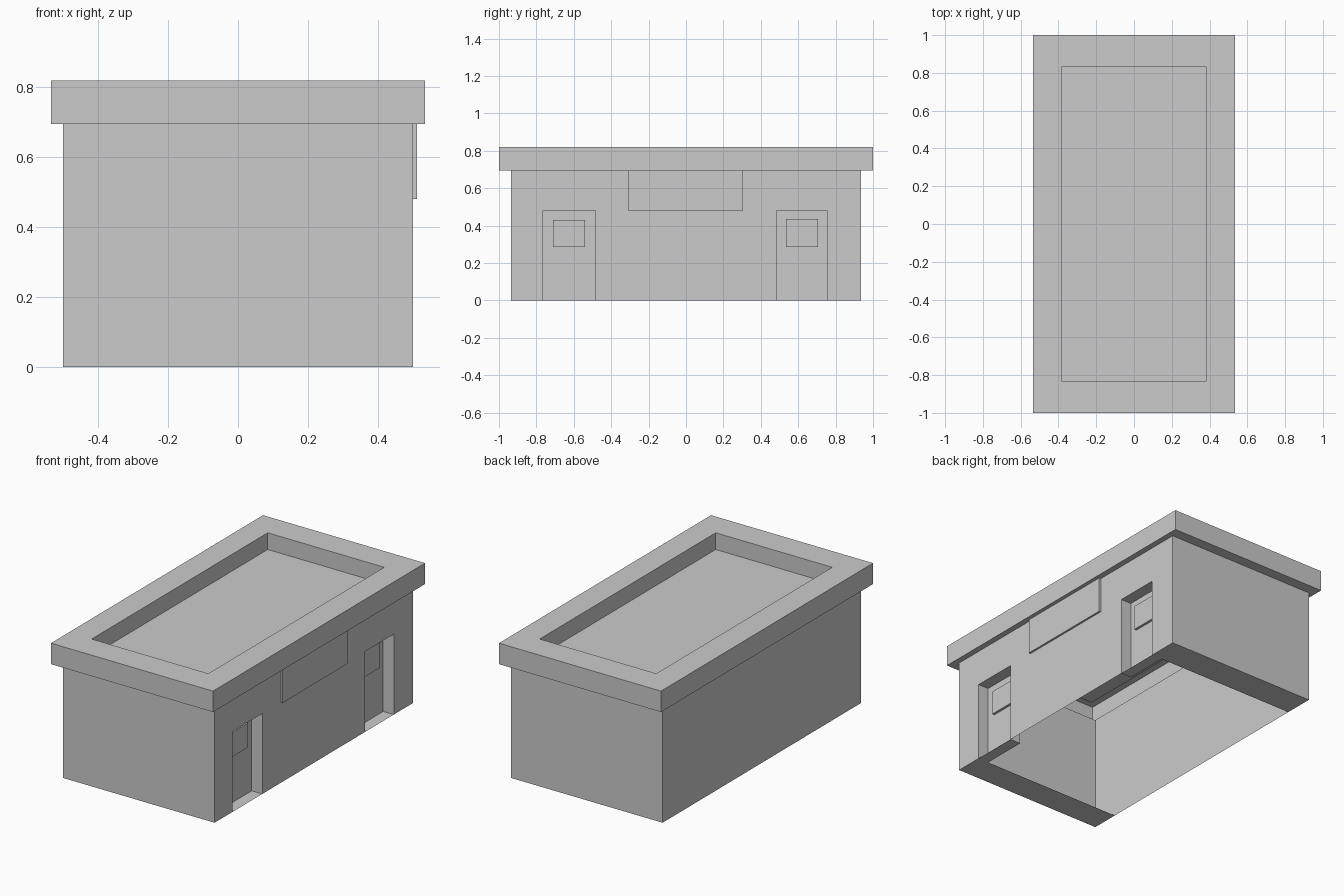
import bpy, bmesh

if "Cube" in bpy.data.objects:
    bpy.data.objects.remove(bpy.data.objects["Cube"])

WX, WY, WZ = 0.5, 0.935, 0.695      # wall half sizes and height
DOOR_H, DEPTH = 0.48, 0.07
DOORS = [(-0.765, -0.485), (0.485, 0.755)]
WINDOWS = [(-0.71, -0.54, 0.43), (0.535, 0.705, 0.435)]


def finish(bm, name):
    mesh = bpy.data.meshes.new(name)
    bm.to_mesh(mesh)
    bm.free()
    obj = bpy.data.objects.new(name, mesh)
    bpy.context.collection.objects.link(obj)
    return obj


def face(bm, pts):
    return bm.faces.new([bm.verts.new(p) for p in pts])


def box(name, lo, hi):
    bm = bmesh.new()
    bmesh.ops.create_cube(bm, size=1)
    for v in bm.verts:
        v.co = [(a + b) / 2 + c * (b - a) for a, b, c in zip(lo, hi, v.co)]
    return finish(bm, name)


# Wall shell: open underneath, with doorway notches in the right wall
bm = bmesh.new()
face(bm, [(-WX, -WY, 0), (WX, -WY, 0), (WX, -WY, WZ), (-WX, -WY, WZ)])
face(bm, [(WX, WY, 0), (-WX, WY, 0), (-WX, WY, WZ), (WX, WY, WZ)])
face(bm, [(-WX, WY, 0), (-WX, -WY, 0), (-WX, -WY, WZ), (-WX, WY, WZ)])
outline = [(-WY, 0)]
for a, b in DOORS:
    outline += [(a, 0), (a, DOOR_H), (b, DOOR_H), (b, 0)]
outline += [(WY, 0), (WY, WZ), (-WY, WZ)]
face(bm, [(WX, y, z) for y, z in outline])
# Base strips under both end walls
for a, b in ((-WY, DOORS[0][0]), (DOORS[1][1], WY)):
    face(bm, [(-WX, a, 0), (-WX, b, 0), (WX, b, 0), (WX, a, 0)])
bmesh.ops.remove_doubles(bm, verts=bm.verts, dist=1e-5)
finish(bm, "walls")

# Recessed doorways: jambs, lintel, threshold and door panel
X0 = WX - DEPTH
for i, (a, b) in enumerate(DOORS):
    bm = bmesh.new()
    h = DOOR_H
    face(bm, [(X0, a, 0), (X0, b, 0), (X0, b, h), (X0, a, h)])
    face(bm, [(WX, a, 0), (X0, a, 0), (X0, a, h), (WX, a, h)])
    face(bm, [(X0, b, 0), (WX, b, 0), (WX, b, h), (X0, b, h)])
    face(bm, [(X0, a, h), (X0, b, h), (WX, b, h), (WX, a, h)])
    face(bm, [(X0, a, 0), (WX, a, 0), (WX, b, 0), (X0, b, 0)])
    bmesh.ops.remove_doubles(bm, verts=bm.verts, dist=1e-5)
    finish(bm, f"doorway_{i + 1}")
    ya, yb, top = WINDOWS[i]
    box(f"door_window_{i + 1}", (X0, ya, 0.285), (X0 + 0.015, yb, top))

# Roof: rectangular rings from wall top, over the rim, down to the sunken deck
rings = [(WX, WY, WZ), (0.535, 1, WZ), (0.535, 1, 0.82),
         (0.385, 0.83, 0.82), (0.385, 0.83, 0.72)]
bm = bmesh.new()
loops = [[bm.verts.new((sx * x, sy * y, z))
          for sx, sy in ((-1, -1), (1, -1), (1, 1), (-1, 1))] for x, y, z in rings]
for lo, hi in zip(loops, loops[1:]):
    for k in range(4):
        n = (k + 1) % 4
        bm.faces.new((lo[k], lo[n], hi[n], hi[k]))
bm.faces.new(loops[-1])
finish(bm, "roof")

# Blank sign board below the eave
box("sign_board", (WX, -0.31, 0.48), (0.512, 0.305, WZ))
